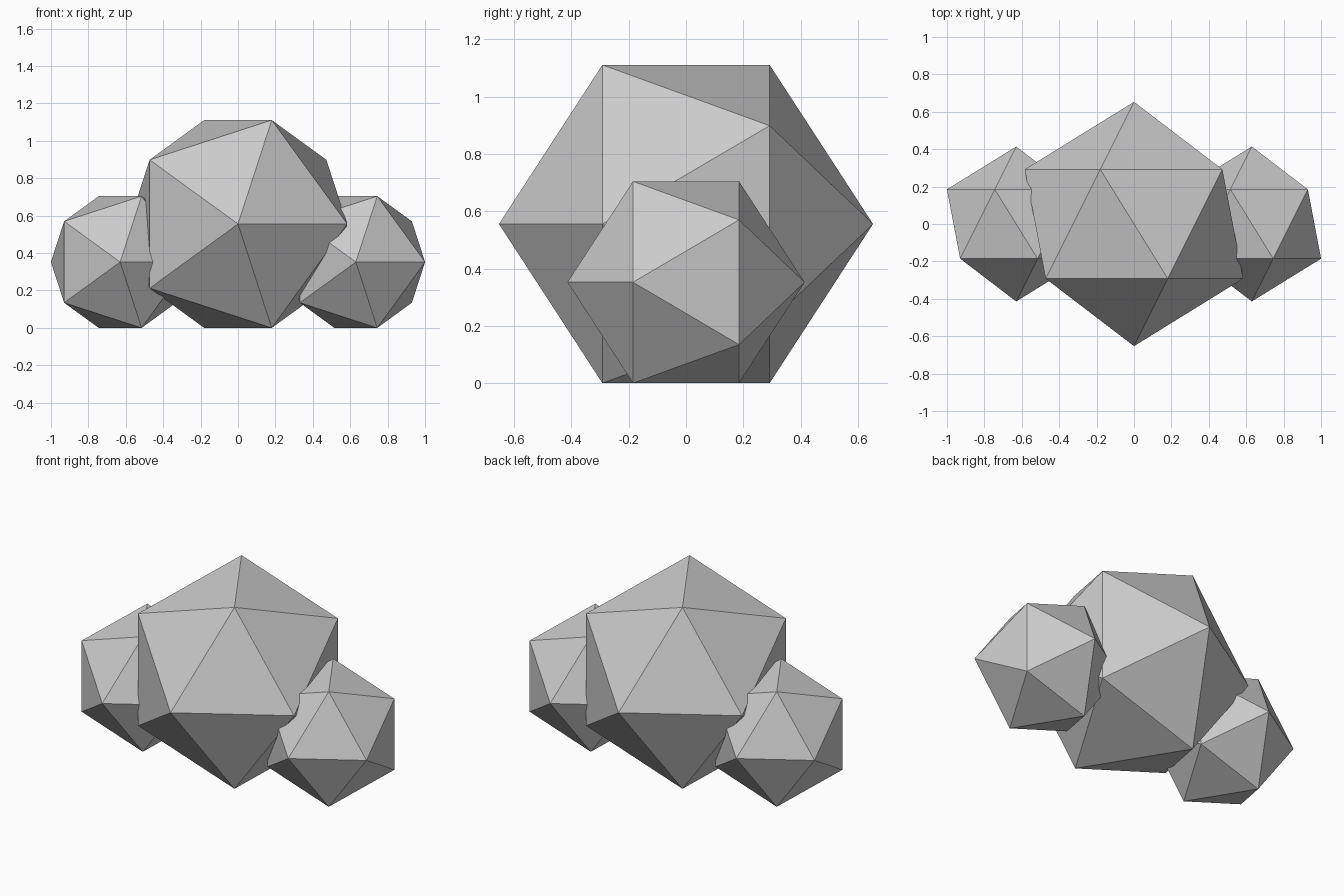
import bpy
import math

if "Cube" in bpy.data.objects:
    bpy.data.objects.remove(bpy.data.objects["Cube"], do_unlink=True)

# Plain grey stone
GREY = (0.6, 0.6, 0.6, 1.0)
stone = bpy.data.materials.new("stone_grey")
stone.use_nodes = True
stone.diffuse_color = GREY
stone.node_tree.nodes["Principled BSDF"].inputs["Base Color"].default_value = GREY

# Half height of an icosahedron lying with its pole axis along y
REST = math.sin(math.radians(72)) * 2 / math.sqrt(5)


def boulder(name, x, radius):
    """Twenty-sided boulder resting on the floor, one point to the front."""
    bpy.ops.mesh.primitive_ico_sphere_add(
        subdivisions=1, radius=radius, location=(x, 0, radius * REST),
        rotation=(math.radians(90), 0, 0))
    obj = bpy.context.object
    obj.name = name
    obj.data.materials.append(stone)
    bpy.ops.object.shade_flat()


# Large middle boulder with a smaller one sunk into each side
boulder("middle_boulder", 0, 0.653)
boulder("left_boulder", 0.63, 0.414)
boulder("right_boulder", -0.63, 0.414)
